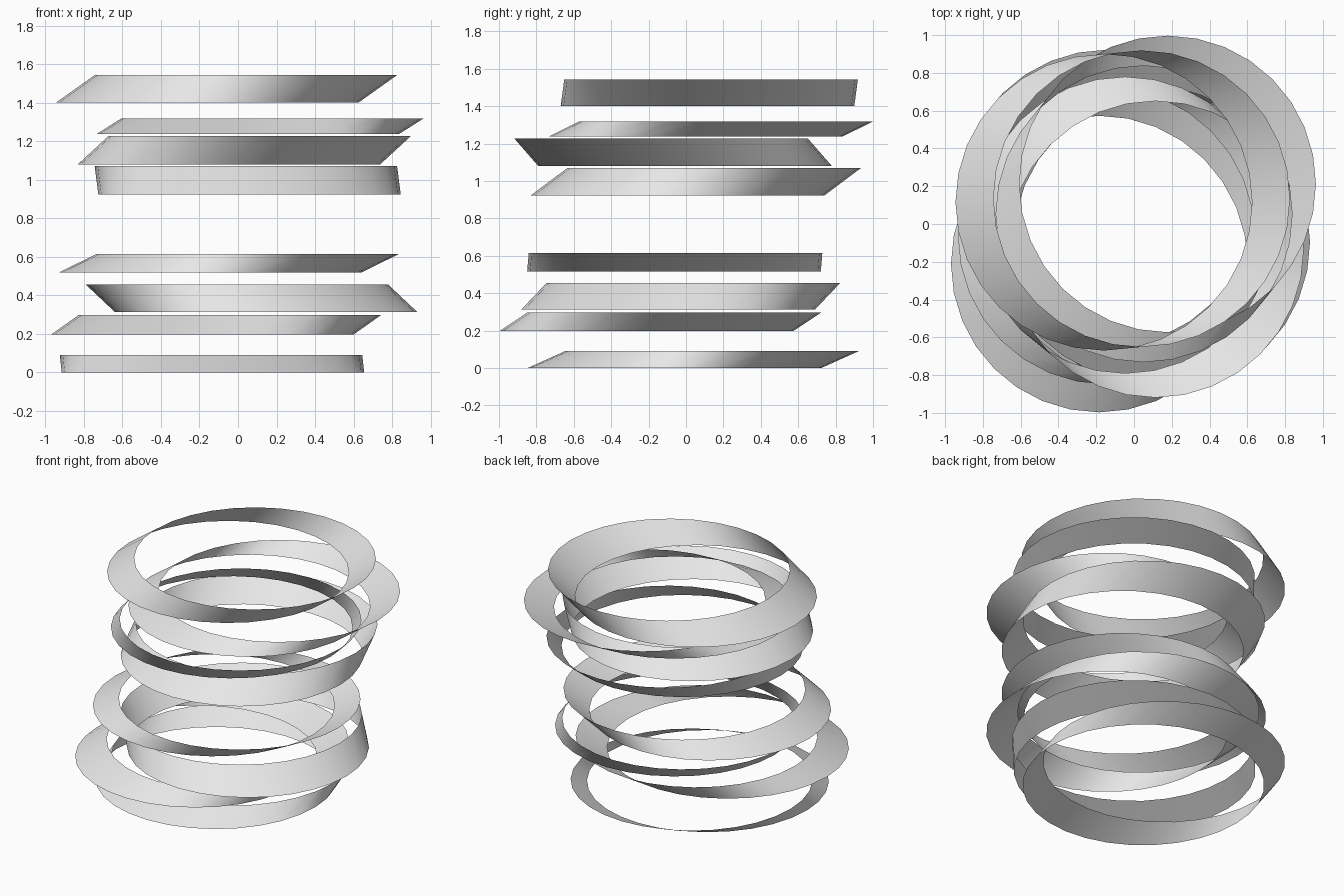
import bpy, bmesh
from math import cos, sin, tau

cube = bpy.data.objects.get("Cube")
if cube:
    bpy.data.objects.remove(cube)

RADIUS = 0.785
SEGMENTS = 32

grey = bpy.data.materials.new("light grey")
grey.use_nodes = True
colour = (0.8, 0.8, 0.8, 1)
grey.diffuse_color = colour
grey.node_tree.nodes["Principled BSDF"].inputs["Base Color"].default_value = colour


def sheared_band(name, low, high):
    """Open band between two equal level circles with the given centres."""
    bm = bmesh.new()
    loops = []
    for x, y, z in (low, high):
        loops.append([bm.verts.new((x + RADIUS * cos(tau * i / SEGMENTS),
                                    y + RADIUS * sin(tau * i / SEGMENTS), z))
                      for i in range(SEGMENTS)])
    bottom, top = loops
    for i in range(SEGMENTS):
        j = (i + 1) % SEGMENTS
        face = bm.faces.new((bottom[i], bottom[j], top[j], top[i]))
        face.smooth = True
    mesh = bpy.data.meshes.new(name)
    bm.to_mesh(mesh)
    bm.free()
    mesh.materials.append(grey)
    obj = bpy.data.objects.new(name, mesh)
    bpy.context.collection.objects.link(obj)


# Lower and upper circle centres of each band, from the bottom up
bands = [
    ((-0.13, -0.062, 0.0), (-0.14, 0.138, 0.09)),
    ((-0.184, -0.212, 0.197), (-0.041, -0.06, 0.298)),
    ((0.147, -0.096, 0.312), (-0.005, 0.04, 0.455)),
    ((-0.147, -0.064, 0.517), (0.052, -0.056, 0.615)),
    ((0.06, -0.045, 0.923), (0.041, 0.152, 1.07)),
    ((-0.046, -0.005, 1.08), (0.114, -0.134, 1.228)),
    ((0.052, 0.053, 1.238), (0.178, 0.212, 1.317)),
    ((-0.16, 0.115, 1.4), (0.041, 0.134, 1.543)),
]
for n, (low, high) in enumerate(bands, 1):
    sheared_band(f"ring_band_{n}", low, high)
